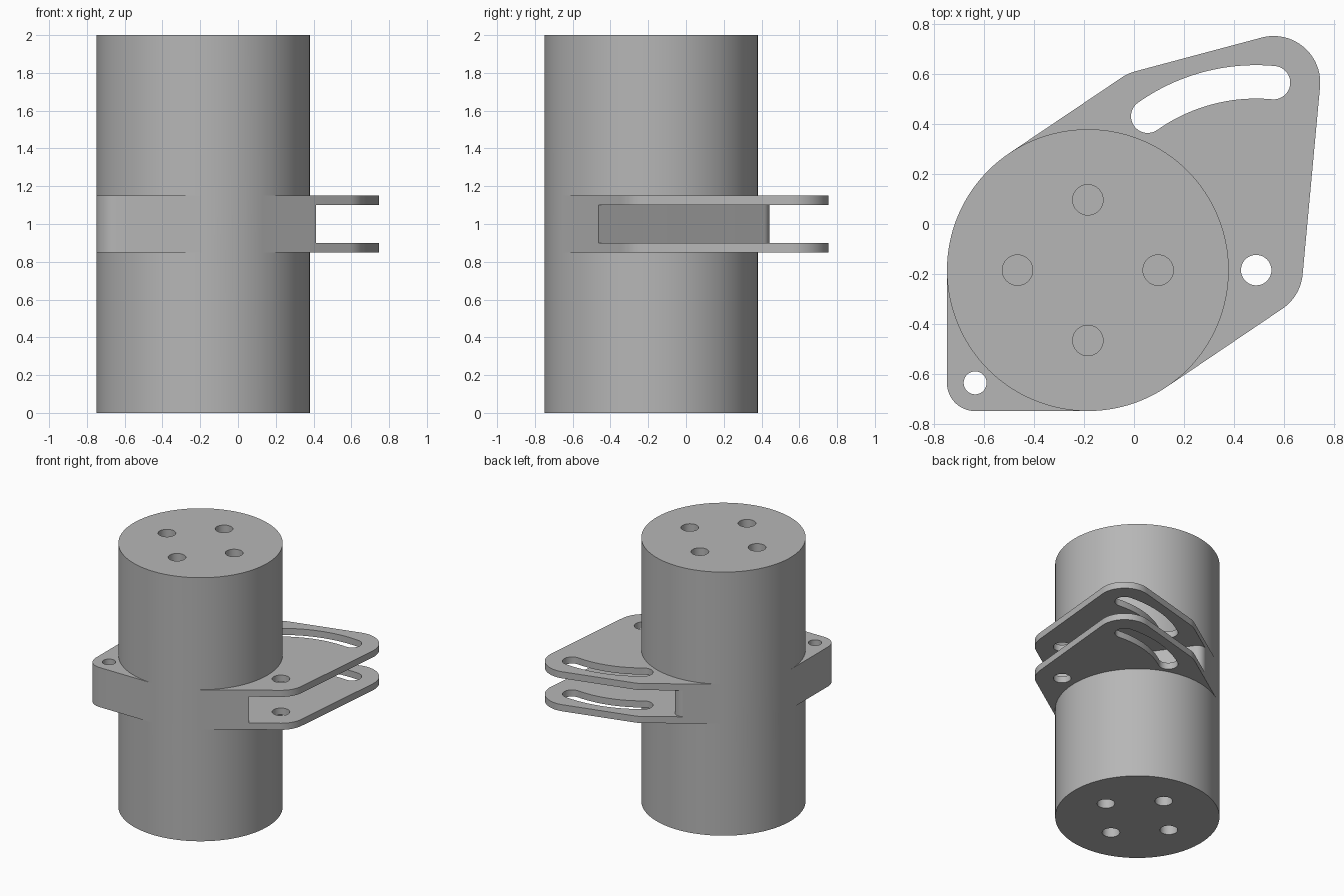
import bpy, bmesh, math
from mathutils import Vector
from mathutils.geometry import convex_hull_2d

if "Cube" in bpy.data.objects:
    bpy.data.objects.remove(bpy.data.objects["Cube"])

SEG = 128
AXIS = (-0.185, -0.185)      # drum centre
PIVOT = (0.49, -0.185)
LUG = (-0.637, -0.637)
R_SLOT = 0.755               # slot radius about the pivot
A0, A1 = math.radians(84.7), math.radians(125.2)

grey = bpy.data.materials.new("grey metal")
grey.diffuse_color = (0.47, 0.47, 0.47, 1)
grey.use_nodes = True
grey.node_tree.nodes["Principled BSDF"].inputs["Base Color"].default_value = grey.diffuse_color


def circle(c, r, n=SEG):
    return [(c[0] + r * math.cos(math.tau * i / n),
             c[1] + r * math.sin(math.tau * i / n)) for i in range(n)]


def arc(c, r, a, b, n=24):
    return [(c[0] + r * math.cos(a + (b - a) * i / n),
             c[1] + r * math.sin(a + (b - a) * i / n)) for i in range(n + 1)]


def polar(a):
    return (PIVOT[0] + R_SLOT * math.cos(a), PIVOT[1] + R_SLOT * math.sin(a))


def prism(name, pts, z0, z1):
    bm = bmesh.new()
    face = bm.faces.new([bm.verts.new((x, y, z0)) for x, y in pts])
    out = bmesh.ops.extrude_face_region(bm, geom=[face])
    bmesh.ops.translate(bm, vec=(0, 0, z1 - z0),
                        verts=[v for v in out["geom"] if isinstance(v, bmesh.types.BMVert)])
    bmesh.ops.recalc_face_normals(bm, faces=bm.faces)
    me = bpy.data.meshes.new(name)
    bm.to_mesh(me)
    bm.free()
    me.materials.append(grey)
    ob = bpy.data.objects.new(name, me)
    bpy.context.collection.objects.link(ob)
    return ob


def combine(target, other, op):
    other.hide_render = True
    mod = target.modifiers.new(op, "BOOLEAN")
    mod.operation, mod.solver, mod.object = op, "EXACT", other
    bpy.context.view_layer.objects.active = target
    bpy.ops.object.modifier_apply(modifier=mod.name)
    bpy.data.objects.remove(other)


# main drum
body = prism("drum_with_hinge_flanges", circle(AXIS, 0.565), 0, 2)

# flange block: outline wrapped round drum, pivot, both slot ends and corner lug
pts = circle(AXIS, 0.565) + circle(LUG, 0.113)
for c in (PIVOT, polar(A0), polar(A1)):
    pts += circle(c, 0.187)
outline = [pts[i] for i in convex_hull_2d([Vector(p) for p in pts])]
combine(body, prism("flange_block", outline, 0.85, 1.15), "UNION")

# gap between the two flanges: slanted flat wall with a rounded far corner
n = Vector((0.82, 0.573)).normalized()
t = Vector((-n.y, n.x))
centre = Vector((-0.248, 0.381))
wall = centre + n * 0.06
ang = math.atan2(n.y, n.x)
corner = arc(centre, 0.06, ang, ang + math.radians(86), 12)
gap = [tuple(wall - t * 1.6)] + corner + [tuple(wall + t * 0.9), tuple(wall + t * 0.9 + n * 2),
                                          tuple(wall - t * 1.6 + n * 2)]
combine(body, prism("gap_cutter", gap, 0.90, 1.10), "DIFFERENCE")

# curved adjustment slot
w = 0.067
slot = (arc(PIVOT, R_SLOT + w, A0, A1) + arc(polar(A1), w, A1, A1 + math.pi, 16)[1:-1]
        + arc(PIVOT, R_SLOT - w, A1, A0) + arc(polar(A0), w, A0 + math.pi, A0 + math.tau, 16)[1:-1])
combine(body, prism("slot_cutter", slot, 0.7, 1.3), "DIFFERENCE")

# pivot and lug holes
combine(body, prism("pivot_cutter", circle(PIVOT, 0.061, 48), 0.7, 1.3), "DIFFERENCE")
combine(body, prism("lug_cutter", circle(LUG, 0.046, 48), 0.7, 1.3), "DIFFERENCE")

# blind mounting holes in both ends
for k in range(4):
    a = k * math.pi / 2
    c = (AXIS[0] + 0.282 * math.cos(a), AXIS[1] + 0.282 * math.sin(a))
    for z0, z1 in ((-0.1, 0.25), (1.75, 2.1)):
        combine(body, prism("hole_cutter", circle(c, 0.061, 48), z0, z1), "DIFFERENCE")

bpy.ops.object.select_all(action="DESELECT")
body.select_set(True)
bpy.context.view_layer.objects.active = body
bpy.ops.object.shade_smooth_by_angle(angle=math.radians(25))
